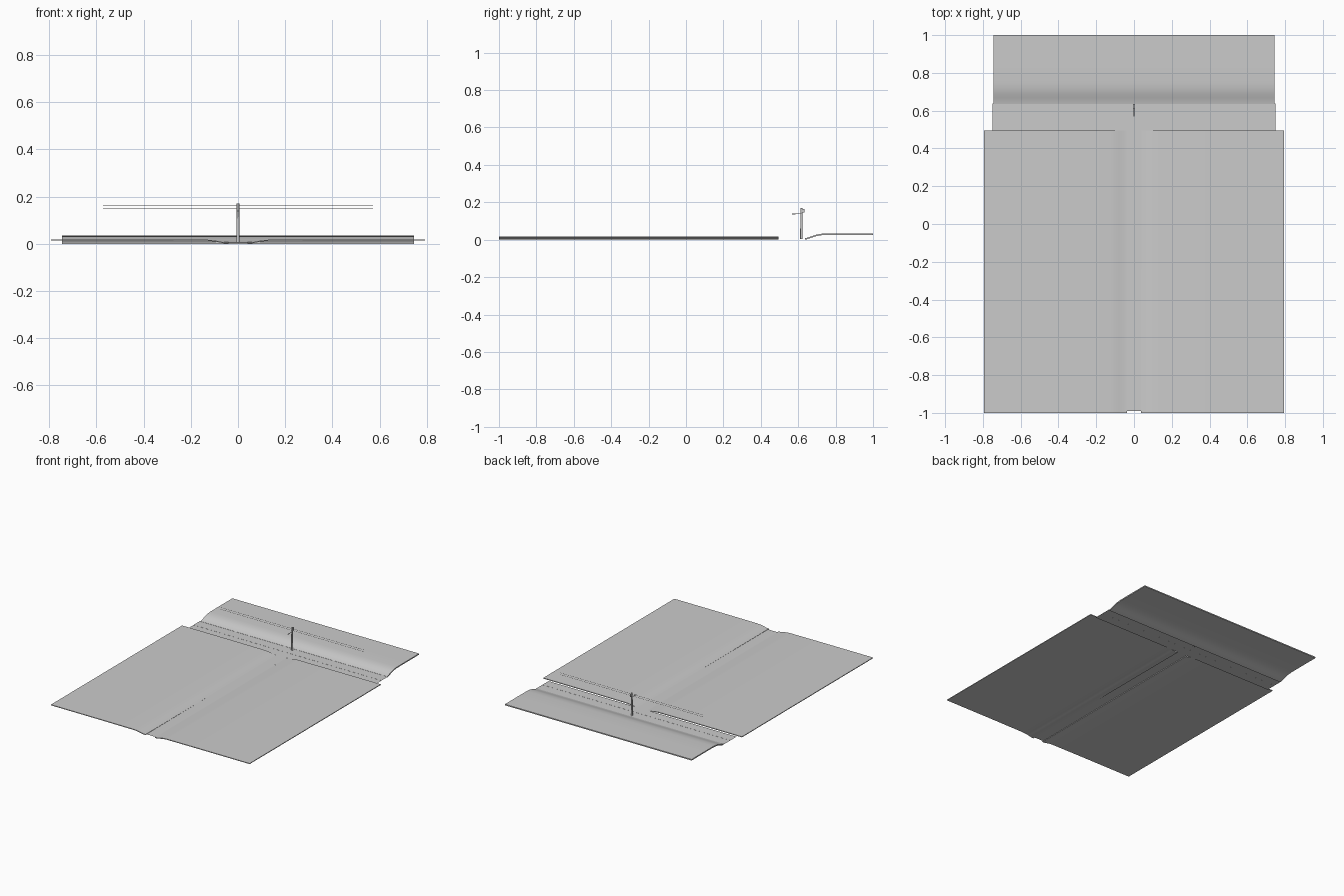
import bpy, bmesh
from mathutils import Vector

if "Cube" in bpy.data.objects:
    bpy.data.objects.remove(bpy.data.objects["Cube"])


def mesh_object(name, bm):
    bmesh.ops.recalc_face_normals(bm, faces=bm.faces)
    me = bpy.data.meshes.new(name)
    bm.to_mesh(me)
    bm.free()
    ob = bpy.data.objects.new(name, me)
    bpy.context.collection.objects.link(ob)
    return ob


def smooth(ob):
    bpy.ops.object.select_all(action='DESELECT')
    ob.select_set(True)
    bpy.context.view_layer.objects.active = ob
    bpy.ops.object.shade_smooth_by_angle()


def slab(name, profile, thickness, place, a, b):
    """Closed thin sheet: profile of (u, z) swept from a to b."""
    loop = profile + [(u, max(z - thickness, 0)) for u, z in reversed(profile)]
    bm = bmesh.new()
    ends = [[bm.verts.new(place(u, z, t)) for u, z in loop] for t in (a, b)]
    n, m = len(profile), len(loop)
    for i in range(m):
        j = (i + 1) % m
        bm.faces.new((ends[0][i], ends[0][j], ends[1][j], ends[1][i]))
    for e in ends:
        for i in range(n - 1):
            bm.faces.new((e[i], e[i + 1], e[m - 2 - i], e[m - 1 - i]))
    ob = mesh_object(name, bm)
    smooth(ob)
    return ob


def rod(name, p, q, r1, r2, sides=12):
    p, q = Vector(p), Vector(q)
    bpy.ops.mesh.primitive_cone_add(vertices=sides, radius1=r1, radius2=r2,
                                    depth=(q - p).length, location=(p + q) / 2)
    ob = bpy.context.object
    ob.name = name
    ob.rotation_euler = (q - p).to_track_quat('Z', 'Y').to_euler()
    smooth(ob)
    return ob


def box(name, loc, size):
    bpy.ops.mesh.primitive_cube_add(size=1, location=loc)
    ob = bpy.context.object
    ob.name = name
    ob.scale = size
    return ob


# two fields, each sloping down to the side road
field = [(0.038, 0.005), (0.055, 0.006), (0.08, 0.011), (0.10, 0.015),
         (0.13, 0.0175), (0.40, 0.0185), (0.793, 0.0185)]
for side, s in (("left", -1), ("right", 1)):
    slab(side + "_field", field, 0.005,
         lambda u, z, t, s=s: (s * u, t, z), -1.0, 0.495)

# raised bank behind the main road
bank = [(0.635, 0.008), (0.65, 0.011), (0.67, 0.018), (0.69, 0.025),
        (0.715, 0.031), (0.75, 0.034), (0.85, 0.0345), (1.0, 0.0345)]
slab("bank", bank, 0.008, lambda u, z, t: (t, u, z), -0.745, 0.745)

# T-shaped road surface
bm = bmesh.new()
Z = 0.007
pts = [(-0.04, -0.99, 0.003), (0.04, -0.99, 0.003), (0.04, 0.495, Z),
       (0.75, 0.495, Z), (0.75, 0.638, Z), (-0.75, 0.638, Z),
       (-0.75, 0.495, Z), (-0.04, 0.495, Z)]
v = [bm.verts.new(p) for p in pts]
bm.faces.new((v[0], v[1], v[2], v[7]))
bm.faces.new((v[7], v[2], v[3], v[4], v[5], v[6]))
mesh_object("road", bm)

# centre line along the main road
box("road_centre_line", (0, 0.565, 0.0072), (1.5, 0.003, 0.0008))

# utility pole with street lamp and two wires
rod("pole", (0, 0.617, 0.004), (0, 0.617, 0.17), 0.0065, 0.0055)
rod("lamp_arm", (0, 0.617, 0.138), (0, 0.575, 0.140), 0.0015, 0.0015, 8)
box("lamp_head", (0, 0.577, 0.138), (0.005, 0.018, 0.004))
box("insulator", (0, 0.627, 0.155), (0.008, 0.014, 0.02))
for i, z in enumerate((0.148, 0.161)):
    rod(f"wire_{i + 1}", (-0.573, 0.617, z), (0.573, 0.617, z), 0.0009, 0.0009, 6)
